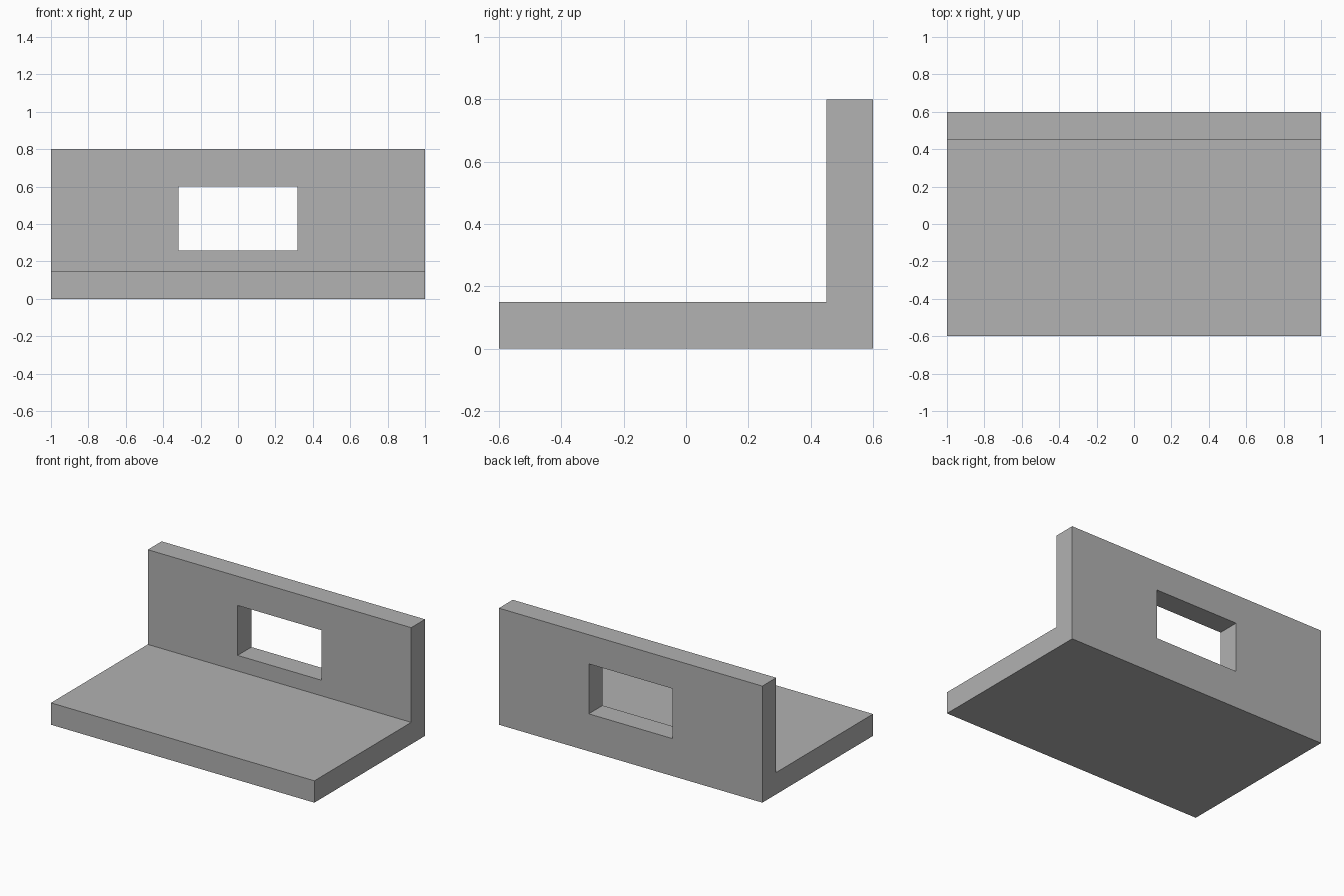
import bpy
import bmesh
from mathutils import Vector

cube = bpy.data.objects.get("Cube")
if cube:
    bpy.data.objects.remove(cube, do_unlink=True)

# One plain grey for the whole bracket
grey = bpy.data.materials.new("plain_grey")
grey.use_nodes = True
colour = (0.445, 0.445, 0.445, 1)
grey.diffuse_color = colour
grey.node_tree.nodes["Principled BSDF"].inputs["Base Color"].default_value = colour


def extruded(name, profile, offset):
    """Make a solid by extruding a closed 3D profile along offset."""
    bm = bmesh.new()
    face = bm.faces.new([bm.verts.new(p) for p in profile])
    extrusion = bmesh.ops.extrude_face_region(bm, geom=[face], use_keep_orig=True)
    moved = [v for v in extrusion["geom"] if isinstance(v, bmesh.types.BMVert)]
    bmesh.ops.translate(bm, verts=moved, vec=Vector(offset))
    bmesh.ops.recalc_face_normals(bm, faces=bm.faces)
    mesh = bpy.data.meshes.new(name)
    bm.to_mesh(mesh)
    bm.free()
    mesh.materials.append(grey)
    obj = bpy.data.objects.new(name, mesh)
    bpy.context.collection.objects.link(obj)
    return obj


# L-shaped body: base plate with an upright wall along the back
side = [(-0.6, 0), (0.6, 0), (0.6, 0.8), (0.45, 0.8), (0.45, 0.15), (-0.6, 0.15)]
bracket = extruded("angle_bracket", [(-1, y, z) for y, z in side], (2, 0, 0))

# Rectangular window through the wall
opening = [(-0.318, 0.257), (0.318, 0.257), (0.318, 0.6), (-0.318, 0.6)]
cutter = extruded("window_cutter", [(x, 0.3, z) for x, z in opening], (0, 0.5, 0))
cutter.hide_render = True
cutter.hide_viewport = True
cutter.display_type = 'WIRE'

cut = bracket.modifiers.new("window", 'BOOLEAN')
cut.operation = 'DIFFERENCE'
cut.solver = 'EXACT'
cut.object = cutter

# Apply the cut and drop the cutter
bpy.context.view_layer.update()
depsgraph = bpy.context.evaluated_depsgraph_get()
finished = bpy.data.meshes.new_from_object(bracket.evaluated_get(depsgraph))
bracket.modifiers.clear()
bracket.data = finished
bpy.data.objects.remove(cutter, do_unlink=True)
